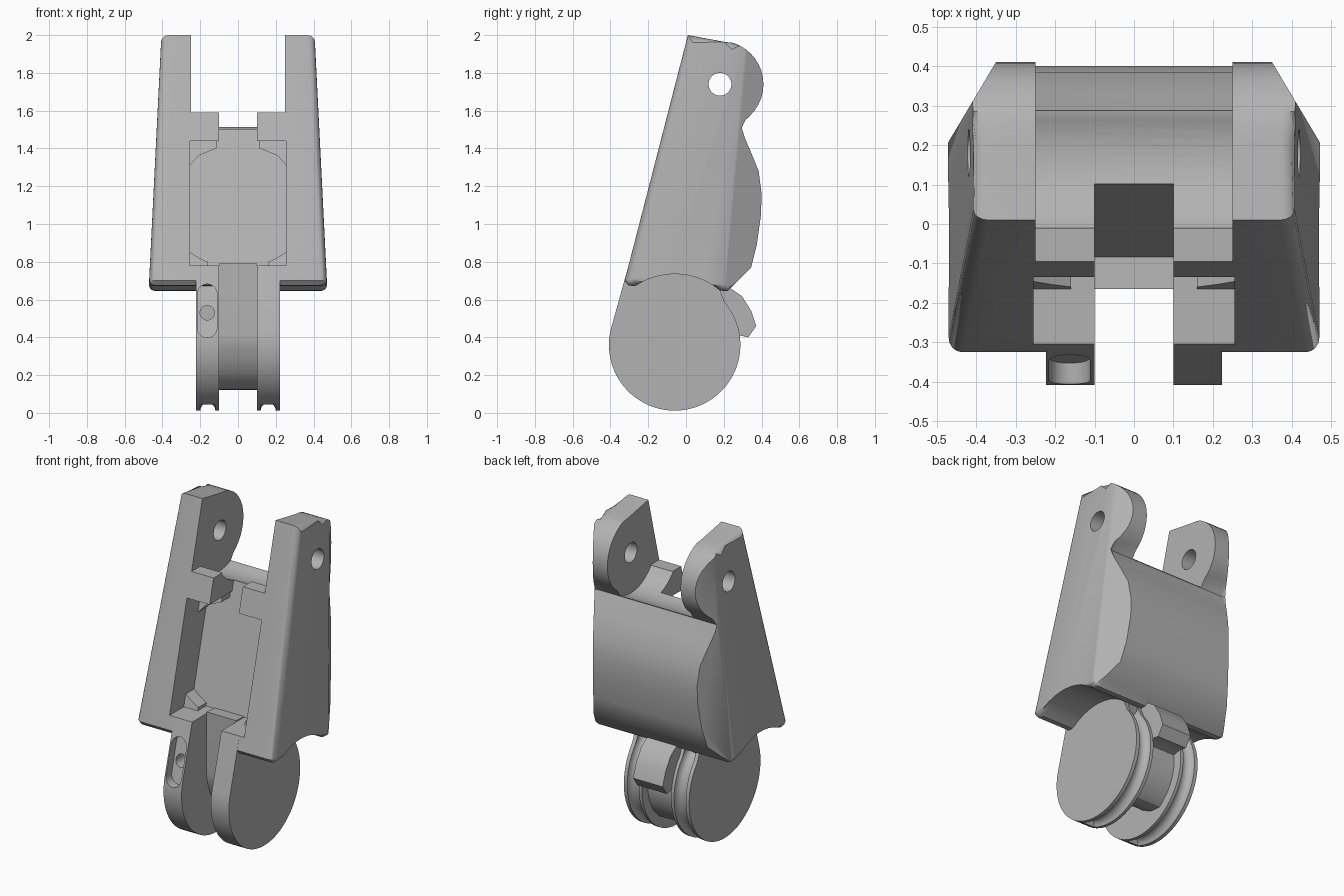
import bpy, bmesh
from math import sin, cos, radians, pi
from mathutils import Matrix, Vector

cube = bpy.data.objects.get("Cube")
if cube:
    bpy.data.objects.remove(cube)

grey = bpy.data.materials.new("plain_grey")
grey.use_nodes = True
grey.diffuse_color = (0.45, 0.45, 0.45, 1)
grey.node_tree.nodes["Principled BSDF"].inputs["Base Color"].default_value = grey.diffuse_color

PIVOT, KNUCKLE_R = (-0.06, 0.36), 0.348   # lower hinge axis (y, z)
PIN = (0.18, 1.74)                        # upper hinge axis (y, z)


def front(z):
    """y of the sloping front plane"""
    return 0.01 - 0.2576 * (2 - z)


def floor(z):
    """y of the cavity floor, parallel to the front"""
    return front(z) + 0.22


def arc(centre, r, a0, a1, n):
    angles = [radians(a0 + (a1 - a0) * i / n) for i in range(n + 1)]
    return [(centre[0] + r * cos(a), centre[1] + r * sin(a)) for a in angles]


def finish(name, bm):
    bmesh.ops.recalc_face_normals(bm, faces=bm.faces)
    mesh = bpy.data.meshes.new(name)
    bm.to_mesh(mesh)
    bm.free()
    mesh.materials.append(grey)
    ob = bpy.data.objects.new(name, mesh)
    bpy.context.collection.objects.link(ob)
    return ob


def loft(ring_a, ring_b):
    """Closed solid between two matching rings of points"""
    bm = bmesh.new()
    a = [bm.verts.new(p) for p in ring_a]
    b = [bm.verts.new(p) for p in ring_b]
    bm.faces.new(a)
    bm.faces.new(b[::-1])
    for i in range(len(a)):
        j = (i + 1) % len(a)
        bm.faces.new((a[i], b[i], b[j], a[j]))
    return bm


def prism(name, profile, x0, x1):
    return finish(name, loft([(x0, y, z) for y, z in profile], [(x1, y, z) for y, z in profile]))


def rod(start, end, r, stretch=1):
    """Round cutter between two points, optionally stretched in height"""
    start, end = Vector(start), Vector(end)
    way = end - start
    bm = bmesh.new()
    bmesh.ops.create_cone(bm, cap_ends=True, segments=40, radius1=r, radius2=r, depth=way.length)
    turn = way.to_track_quat('Z', 'Y').to_matrix().to_4x4()
    place = Matrix.Translation((start + end) / 2)
    bm.transform(place @ Matrix.Diagonal((1, 1, stretch, 1)) @ turn)
    return finish("cutter", bm)


def carve(ob, cutters):
    """Subtract cutters, make the result permanent and shade it"""
    for c in cutters:
        c.hide_render = True
        mod = ob.modifiers.new("cut", 'BOOLEAN')
        mod.object, mod.operation, mod.solver = c, 'DIFFERENCE', 'EXACT'
    bpy.ops.object.select_all(action='DESELECT')
    ob.select_set(True)
    bpy.context.view_layer.objects.active = ob
    bpy.ops.object.convert(target='MESH')
    bpy.ops.object.shade_smooth_by_angle(angle=radians(32))
    for c in cutters:
        bpy.data.objects.remove(c)


# Main body with ears: side profile, tapered in width, outer edges rounded
body_profile = ([(front(2), 2.0), (0.2, 1.965)] + arc(PIN, 0.23, 72, -55, 14)
                + [(0.285, 1.51), (0.34, 1.39), (0.385, 1.28), (0.4, 1.16), (0.397, 1.05),
                   (0.375, 0.89), (0.345, 0.77), (0.22, 0.645)]
                + arc(PIVOT, 0.375, 50, 124, 10) + [(-0.305, 0.675), (front(0.7), 0.7)])


def side(sign):
    return [(sign * (0.473 - 0.05 * (z - 0.65)), y, z) for y, z in body_profile]


bm = loft(side(-1), side(1))
rims = [e for e in bm.edges if e.verts[0].co.x * e.verts[1].co.x > 0]
bmesh.ops.bevel(bm, geom=rims, offset=0.045, segments=4, profile=0.5,
                affect='EDGES', clamp_overlap=True)
body = finish("body", bm)

cradle = ([(-0.6, 1.59), (-0.01, 1.59)] + arc(PIN, 0.25, 218, 295, 14)
          + [(0.7, 1.5), (0.7, 2.2), (-0.6, 2.2)])
cavity = [(-0.6, 0.78), (floor(0.78), 0.78), (floor(1.44), 1.44), (-0.6, 1.44)]
notch = [(-0.6, 1.3), (floor(1.3), 1.3), (floor(1.6), 1.6), (-0.6, 1.7)]
gap = [(-0.6, 0.4), (-0.165, 0.4), (-0.165, 0.85), (-0.6, 0.85)]
cutters = [prism("cutter", cradle, -0.25, 0.25), prism("cutter", cavity, -0.255, 0.255),
           prism("cutter", notch, -0.1, 0.1), prism("cutter", gap, -0.1, 0.1),
           rod((-1, *PIN), (1, *PIN), 0.06),
           rod((0.16, 0.24, 1.62), (0.16, -0.07, 0.86), 0.05),
           rod((-0.7, -0.19, 0.83), (-0.2, -0.17, 0.83), 0.05, 1.5)]
for s in (-1, 1):
    # slanted rear corners and screw holes
    corner = [(s * 0.475, 0.2), (s * 0.35, 0.41), (s * 0.29, 0.51), (s * 0.7, 0.51), (s * 0.7, 0.2)]
    cutters.append(finish("cutter", loft([(x, y, 0.3) for x, y in corner],
                                         [(x, y, 2.3) for x, y in corner])))
    for x, z in ((0.31, 1.46), (0.33, 0.9)):
        cutters.append(rod((s * x, front(z) - 0.1, z), (s * x, front(z) + 0.12, z), 0.022))
carve(body, cutters)

# Corner gussets at the back of the cavity
for s, side_name in ((-1, "right"), (1, "left")):
    for level, wide, tall in (("upper", 0.15, -0.14), ("lower", 0.1, 0.08)):
        z0 = 1.445 if tall < 0 else 0.775
        tri = [(s * 0.26, z0), (s * (0.26 - wide), z0), (s * (0.26 - wide), z0 + tall * 0.3),
               (s * 0.21, z0 + tall * 0.6), (s * 0.26, z0 + tall)]
        gusset = finish(f"{level}_gusset_{side_name}",
                        loft([(x, floor(z) + 0.01, z) for x, z in tri],
                             [(x, floor(z) - 0.08, z) for x, z in tri]))
        carve(gusset, [rod((0.16, 0.24, 1.62), (0.16, -0.07, 0.86), 0.05)])


def groove(x):
    """Cord groove cutter swept around the lower and rear rim"""
    bm = bmesh.new()
    ring = [bm.verts.new((x + 0.04 * cos(i * pi / 8), PIVOT[0] + KNUCKLE_R + 0.04 * sin(i * pi / 8), PIVOT[1]))
            for i in range(16)]
    cap = bm.faces.new(ring)
    bmesh.ops.rotate(bm, verts=ring, cent=(0, *PIVOT), matrix=Matrix.Rotation(radians(-115), 3, 'X'))
    bmesh.ops.spin(bm, geom=[cap], cent=(0, *PIVOT), axis=(1, 0, 0), angle=radians(165), steps=40)
    bmesh.ops.holes_fill(bm, edges=[e for e in bm.edges if e.is_boundary])
    return finish("cutter", bm)


# Lower hinge knuckles
knuckle = (arc(PIVOT, KNUCKLE_R, 165.6, 400, 56)
           + [(0.15, 0.72), (-0.1, 0.775), (front(0.775), 0.775)])
for s, side_name in ((-1, "right"), (1, "left")):
    ob = prism("knuckle_" + side_name, knuckle, s * 0.1, s * 0.223)
    cutters = [rod((s * 0.05, *PIVOT), (s * 0.3, *PIVOT), 0.085),
               rod((s * 0.195, *PIVOT), (s * 0.3, *PIVOT), 0.116), groove(s * 0.16)]
    if s < 0:
        # recessed slot and cord hole on the front
        outline = arc((-0.163, 0.63), 0.052, 0, 180, 10) + arc((-0.163, 0.45), 0.052, 180, 360, 10)
        cutters.append(finish("cutter", loft([(x, front(z) - 0.1, z) for x, z in outline],
                                             [(x, front(z) + 0.05, z) for x, z in outline])))
        cutters.append(rod((-0.163, -0.6, 0.53), (-0.163, -0.1, 0.53), 0.038))
    carve(ob, cutters)

# Web between the knuckles with a rear stop tab
web = ([(-0.165, 0.79)] + arc((0.085, 0.42), 0.25, 180, 200, 4)
       + [(-0.13, 0.28), (-0.09, 0.21), (-0.04, 0.16), (0.03, 0.125), (0.1, 0.12)]
       + arc(PIVOT, 0.29, -53, 8, 10)
       + [(0.285, 0.41), (0.33, 0.4), (0.372, 0.46), (0.345, 0.54), (0.295, 0.62), (0.22, 0.67), (0.1, 0.77)])
stop_web = prism("web_and_stop_tab", web, -0.101, 0.101)
carve(stop_web, [rod((-0.3, *PIVOT), (0.3, *PIVOT), 0.085)])
